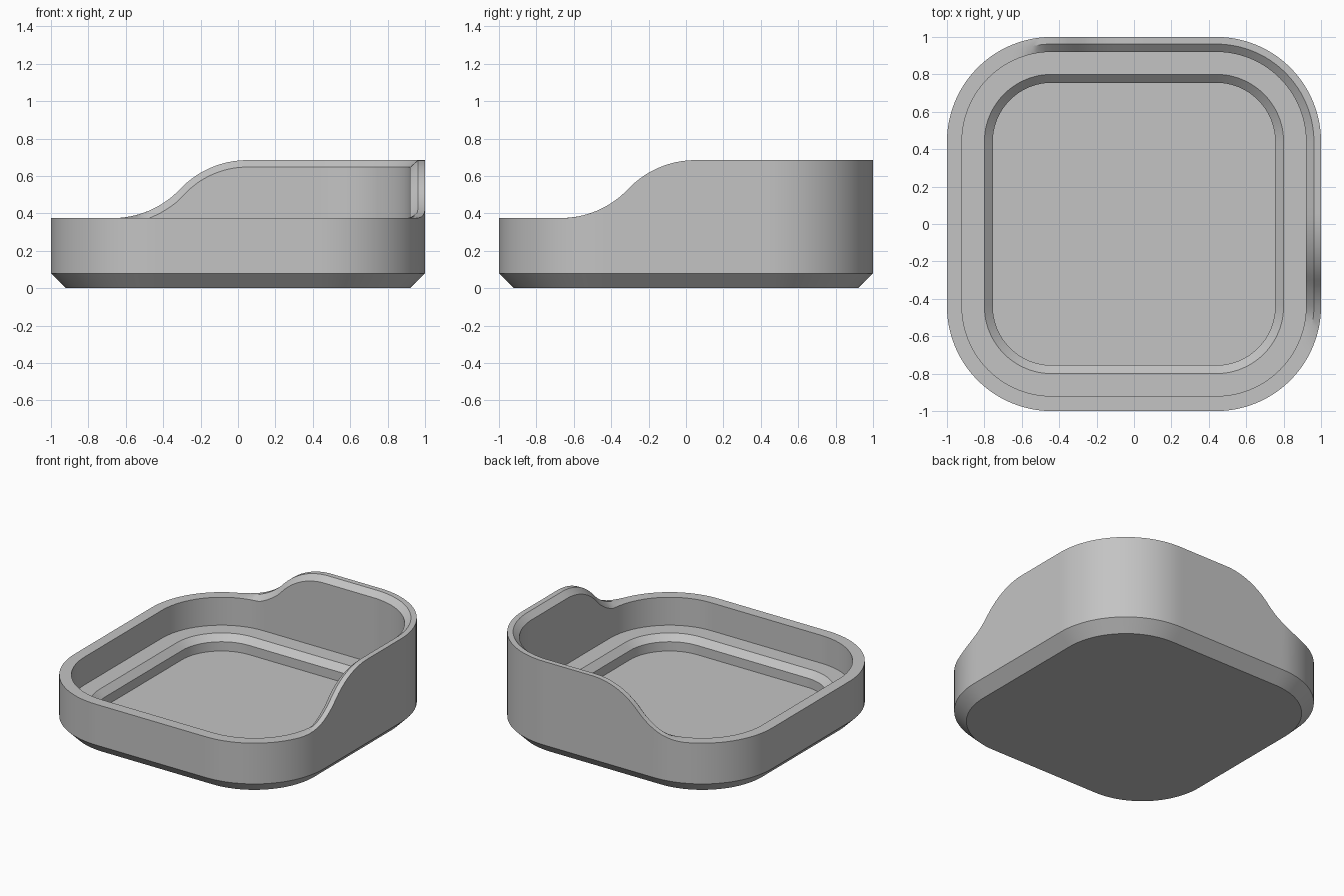
import bpy, bmesh, math

cube = bpy.data.objects.get("Cube")
if cube:
    bpy.data.objects.remove(cube, do_unlink=True)

LOW, HIGH = 0.375, 0.685        # rim heights
START, END = -0.67, 0.05        # extent of the S-shaped rise
CORNER = 0.44                   # centre of the corner arcs
CHAMFER = 0.037                 # inner edge chamfer on the raised wall


def rise(t):
    """Height and slope of the rim: two equal tangent arcs."""
    w, h = END - START, HIGH - LOW
    r = (w * w + h * h) / (4 * h)
    if t <= START:
        return LOW, 0.0
    if t >= END:
        return HIGH, 0.0
    first = t < (START + END) / 2
    d = t - START if first else END - t
    drop = math.sqrt(r * r - d * d)
    z = LOW + r - drop if first else HIGH - r + drop
    return z, d / drop


def rim(x, y):
    return rise(min(x, y))[0]


def rim_inner(x, y):
    z, slope = rise(min(x, y))
    return max(LOW, z - CHAMFER * math.sqrt(1 + slope * slope))


def level(z):
    return lambda x, y: z


def outline(half, arc=24, straight=32):
    """Rounded square, with the straight sides subdivided."""
    pts = []
    r = half - CORNER
    for q in range(4):
        c, s = (1, 0, -1, 0)[q], (0, 1, 0, -1)[q]
        side = [(half, -CORNER + 2 * CORNER * i / straight) for i in range(straight)]
        bend = [(CORNER + r * math.cos(a), CORNER + r * math.sin(a))
                for a in (math.pi / 2 * i / arc for i in range(arc))]
        pts += [(c * x - s * y, s * x + c * y) for x, y in side + bend]
    return pts


# Cross-section from the underside, over the rim, down to the floor
section = [
    (0.92, level(0)), (1.0, level(0.08)),
    (1.0, rim), (0.962, rim), (0.92, rim_inner),
    (0.92, level(0.173)), (0.80, level(0.173)),
    (0.755, level(0.13)), (0.755, level(0.063)),
]

bm = bmesh.new()
rings = [[bm.verts.new((x, y, height(x, y))) for x, y in outline(half)]
         for half, height in section]
for lower, upper in zip(rings, rings[1:]):
    n = len(lower)
    for i in range(n):
        j = (i + 1) % n
        bm.faces.new((lower[i], lower[j], upper[j], upper[i]))
bm.faces.new(rings[0][::-1])    # underside
bm.faces.new(rings[-1])         # floor
bmesh.ops.recalc_face_normals(bm, faces=bm.faces)

mesh = bpy.data.meshes.new("tray")
bm.to_mesh(mesh)
bm.free()
tray = bpy.data.objects.new("tray", mesh)
bpy.context.collection.objects.link(tray)

# Single grey material
grey = bpy.data.materials.new("light_grey")
grey.use_nodes = True
colour = (0.55, 0.55, 0.55, 1)
grey.diffuse_color = colour
grey.node_tree.nodes["Principled BSDF"].inputs["Base Color"].default_value = colour
mesh.materials.append(grey)

bpy.ops.object.select_all(action='DESELECT')
tray.select_set(True)
bpy.context.view_layer.objects.active = tray
bpy.ops.object.shade_smooth_by_angle(angle=math.radians(25))
